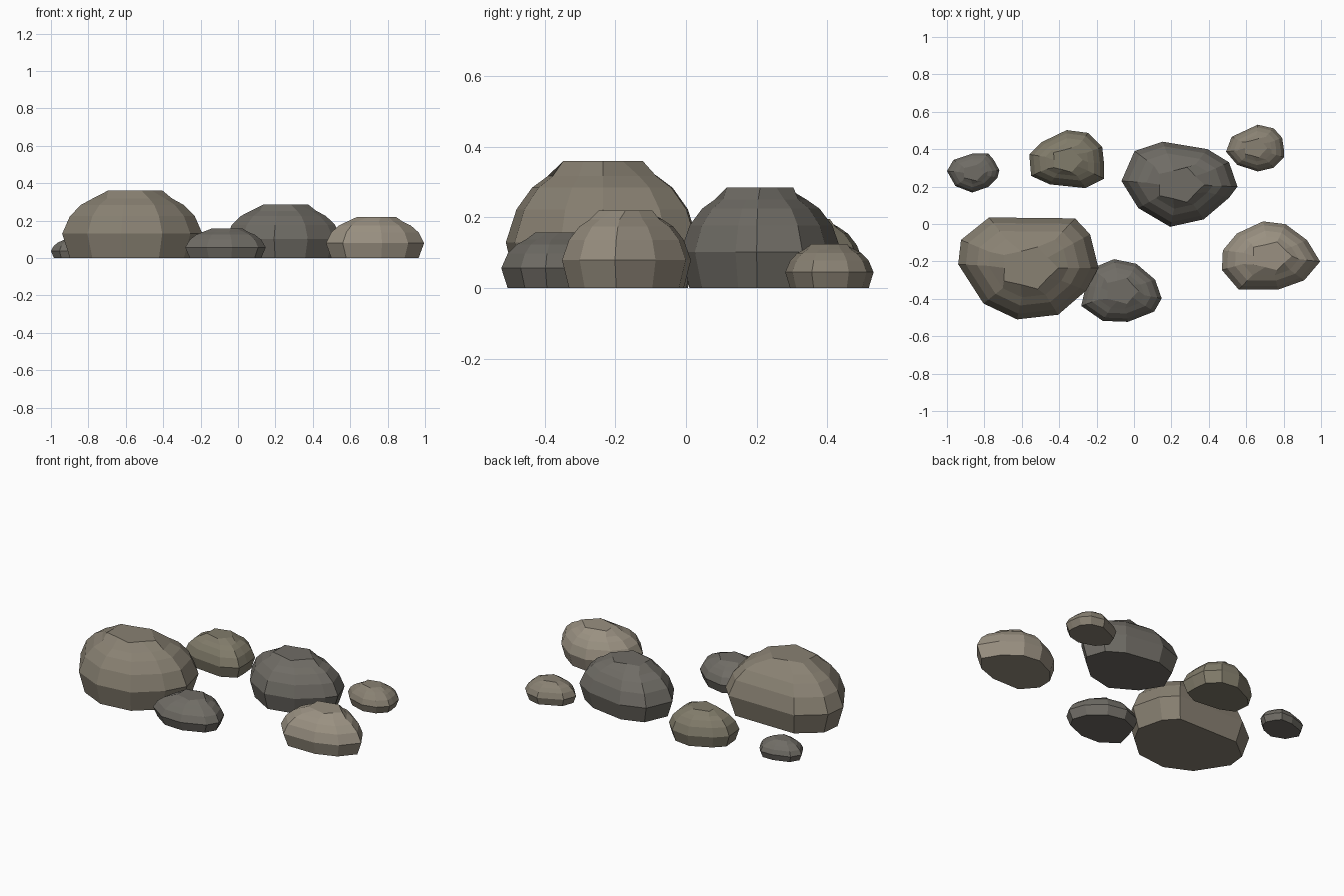
import bpy, bmesh
from math import cos, sin, tau

if "Cube" in bpy.data.objects:
    bpy.data.objects.remove(bpy.data.objects["Cube"])


def material(name, rgb):
    mat = bpy.data.materials.new(name)
    mat.diffuse_color = (*rgb, 1)
    mat.use_nodes = True
    mat.node_tree.nodes["Principled BSDF"].inputs["Base Color"].default_value = mat.diffuse_color
    return mat


TAN = material("tan_stone", (0.25, 0.22, 0.17))
LIGHT = material("light_stone", (0.32, 0.28, 0.22))
OLIVE = material("olive_stone", (0.22, 0.20, 0.145))
GREY = material("grey_stone", (0.16, 0.15, 0.13))

# Shared side profile: (height fraction, scale of the ground outline)
PROFILE = [(0, 0.89), (0.36, 1.0), (0.62, 0.89), (0.79, 0.73), (0.88, 0.57)]


def rock(name, centre, height, mat, outline):
    """Loft a ten-sided outline up the profile to a flat pentagonal crown."""
    hx = max(abs(x) for x, y in outline)
    hy = max(abs(y) for x, y in outline)
    rings = [[(x * s, y * s, height * f) for x, y in outline] for f, s in PROFILE]
    crown = []
    for i in range(10):
        r = 0.34 if i % 2 else 0.43
        a = tau * i / 10
        crown.append((hx * r * cos(a), hy * r * sin(a), height))
    rings.append(crown)

    bm = bmesh.new()
    loops = [[bm.verts.new(p) for p in ring] for ring in rings]
    for low, high in zip(loops, loops[1:]):
        for i in range(10):
            j = (i + 1) % 10
            bm.faces.new((low[i], low[j], high[j], high[i]))
    bm.faces.new(loops[0][::-1])
    bm.faces.new(loops[-1])
    mesh = bpy.data.meshes.new(name)
    bm.to_mesh(mesh)
    bm.free()
    mesh.materials.append(mat)
    obj = bpy.data.objects.new(name, mesh)
    obj.location = (*centre, 0)
    bpy.context.collection.objects.link(obj)


# Two large boulders
rock("large_boulder", (-0.565, -0.235), 0.36, TAN,
     [(.375, 0), (.33, .18), (.25, .265), (-.21, .27), (-.36, .15),
      (-.375, .02), (-.24, -.19), (-.06, -.275), (.16, -.25), (.31, -.12)])
rock("back_boulder", (0.243, 0.21), 0.285, GREY,
     [(.31, -.01), (.265, .12), (.15, .19), (-.09, .23), (-.24, .18),
      (-.31, .02), (-.22, -.125), (-.05, -.225), (.13, -.185), (.265, -.07)])

# Medium rocks
rock("right_rock", (0.73, -0.171), 0.22, LIGHT,
     [(.265, -.03), (.195, .085), (.08, .17), (-.04, .185), (-.18, .12),
      (-.255, .03), (-.26, -.075), (-.17, -.18), (.04, -.18), (.18, -.13)])
rock("back_rock", (-0.36, 0.342), 0.195, OLIVE,
     [(.2, -.02), (.19, .07), (.115, .145), (0, .16), (-.135, .095),
      (-.2, .03), (-.19, -.085), (-.09, -.13), (.1, -.15), (.2, -.1)])
rock("front_rock", (-0.067, -0.358), 0.157, GREY,
     [(.215, -.04), (.18, .06), (.08, .145), (-.04, .17), (-.16, .12),
      (-.19, .03), (-.215, -.08), (-.1, -.16), (.035, -.165), (.175, -.11)])

# Small stones
rock("right_stone", (0.647, 0.406), 0.125, TAN,
     [(.155, -.01), (.145, .055), (.1, .105), (.015, .125), (-.125, .06),
      (-.155, -.02), (-.095, -.09), (.015, -.125), (.1, -.105), (.155, -.05)])
rock("left_stone", (-0.86, 0.273), 0.105, GREY,
     [(.14, .015), (.11, .07), (.08, .105), (0, .105), (-.105, .07),
      (-.14, .01), (-.095, -.07), (-.005, -.105), (.08, -.075), (.13, -.025)])
